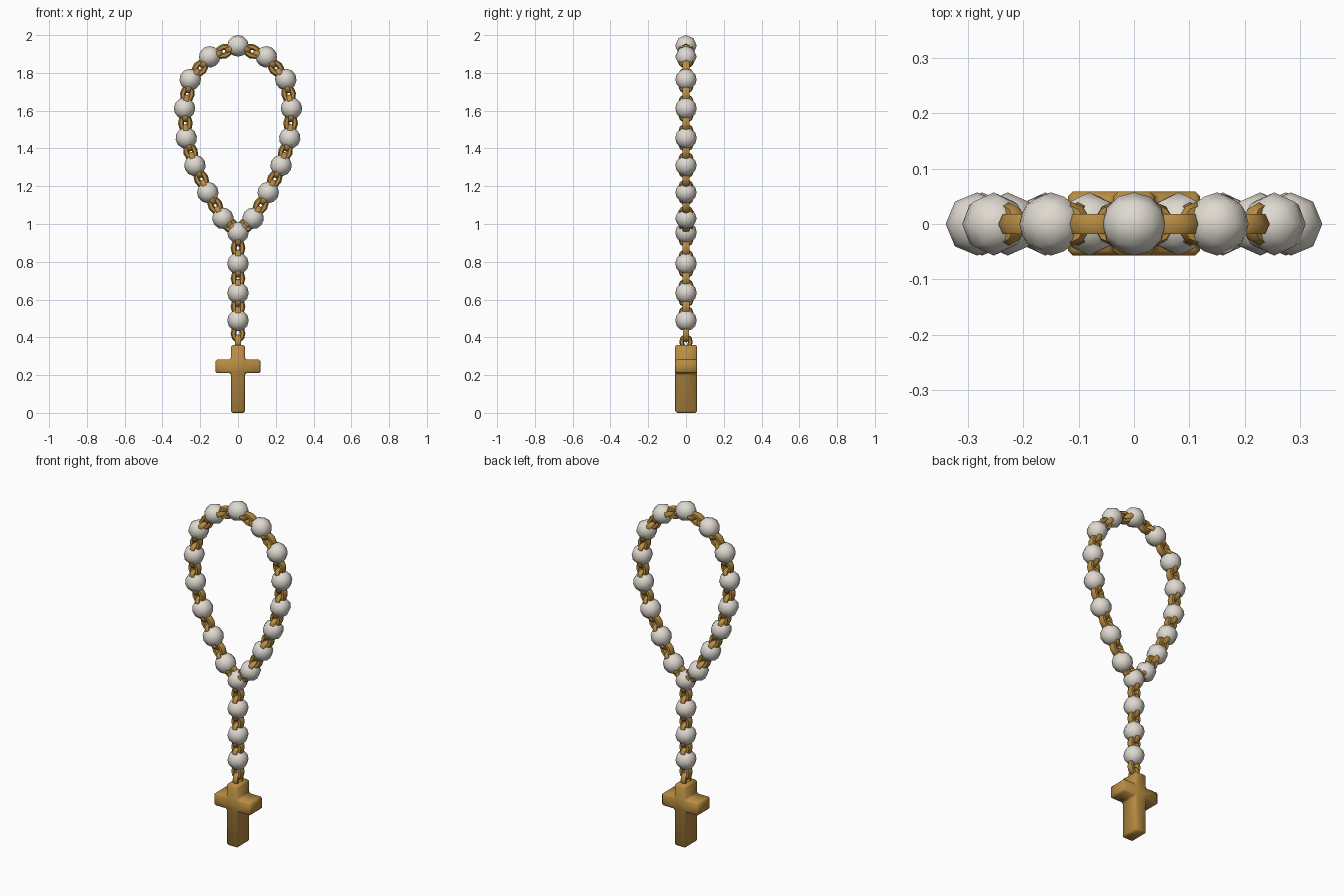
import bpy, bmesh, math
from mathutils import Vector, Matrix

cube = bpy.data.objects.get("Cube")
if cube:
    bpy.data.objects.remove(cube, do_unlink=True)


def material(name, color):
    m = bpy.data.materials.new(name)
    m.use_nodes = True
    m.diffuse_color = color
    m.node_tree.nodes["Principled BSDF"].inputs["Base Color"].default_value = color
    return m


PEARL = material("pearl white", (0.74, 0.7, 0.63, 1))
GOLD = material("antique gold", (0.48, 0.265, 0.055, 1))


def finish(name, bm, mat, angle):
    bmesh.ops.recalc_face_normals(bm, faces=bm.faces)
    mesh = bpy.data.meshes.new(name)
    bm.to_mesh(mesh)
    bm.free()
    mesh.materials.append(mat)
    ob = bpy.data.objects.new(name, mesh)
    bpy.context.collection.objects.link(ob)
    bpy.ops.object.select_all(action='DESELECT')
    ob.select_set(True)
    bpy.context.view_layer.objects.active = ob
    bpy.ops.object.shade_smooth_by_angle(angle=math.radians(angle))


def frame(center, along):
    """Local z follows the string, local y stays on the depth axis."""
    z = along.normalized()
    y = Vector((0, 1, 0))
    x = y.cross(z)
    return Matrix.Translation(center) @ Matrix((x, y, z)).transposed().to_4x4()


def bead(name, center, along):
    bm = bmesh.new()
    bmesh.ops.create_uvsphere(bm, u_segments=8, v_segments=6, radius=0.057,
                              matrix=frame(center, along))
    finish(name, bm, PEARL, 60)


def link(name, center, along, half_width, half_length, wire, turn=0):
    """Oval ring with a six-sided wire."""
    bm = bmesh.new()
    mat = frame(center, along) @ Matrix.Rotation(turn, 4, 'Z')
    rings = []
    for i in range(10):
        a = math.tau * i / 10
        out = Vector((math.cos(a), 0, math.sin(a)))
        mid = Vector((out.x * half_width, 0, out.z * half_length))
        ring = []
        for j in range(6):
            b = math.tau * j / 6
            p = mid + out * wire * math.cos(b) + Vector((0, wire * 1.3 * math.sin(b), 0))
            ring.append(bm.verts.new(mat @ p))
        rings.append(ring)
    for i in range(10):
        r, s = rings[i], rings[(i + 1) % 10]
        for j in range(6):
            k = (j + 1) % 6
            bm.faces.new((r[j], r[k], s[k], s[j]))
    finish(name, bm, GOLD, 60)


def chain(name, a, b):
    """Middle ring facing front, caught by a wider turned ring at each bead."""
    along = (b - a).normalized()
    link(name + "_middle", (a + b) / 2, along, 0.023, 0.034, 0.016)
    link(name + "_start", a + along * 0.042, along, 0.027, 0.022, 0.012, math.pi / 2)
    link(name + "_end", b - along * 0.042, along, 0.027, 0.022, 0.012, math.pi / 2)


# Loop of beads: one half from the top down, then mirrored
half = [(0.15, 1.885), (0.253, 1.765), (0.283, 1.612), (0.274, 1.455),
        (0.228, 1.31), (0.16, 1.167), (0.08, 1.03)]
right = [Vector((x, 0, z)) for x, z in half]
left = [Vector((-x, 0, z)) for x, z in reversed(half)]
top, junction = Vector((0, 0, 1.943)), Vector((0, 0, 0.955))
UP = Vector((0, 0, 1))
loop = [top] + right + [junction] + left
for i, p in enumerate(loop):
    before, after = loop[i - 1], loop[(i + 1) % len(loop)]
    bead(f"loop_bead_{i + 1}", p, UP if p == junction else after - before)
    chain(f"loop_link_{i + 1}", p, after)

# Straight drop of beads
drop = [junction] + [Vector((0, 0, z)) for z in (0.79, 0.635, 0.49)]
for i in range(1, len(drop)):
    bead(f"drop_bead_{i}", drop[i], UP)
    chain(f"drop_link_{i}", drop[i - 1], drop[i])

# Links holding the cross
link("cross_upper_link", Vector((0, 0, 0.42)), UP, 0.024, 0.034, 0.015)
link("cross_hanger", Vector((0, 0, 0.375)), UP, 0.023, 0.03, 0.013, math.pi / 2)

# Cross: extruded outline with softly shaded bevelled edges
quarter = [(0.037, 0.0), (0.037, 0.21), (0.119, 0.21),
           (0.119, 0.283), (0.037, 0.283), (0.037, 0.36)]
outline = quarter + [(-x, z) for x, z in reversed(quarter)]
bm = bmesh.new()
face = bm.faces.new([bm.verts.new((x, -0.057, z)) for x, z in outline])
ext = bmesh.ops.extrude_face_region(bm, geom=[face])
verts = [g for g in ext["geom"] if isinstance(g, bmesh.types.BMVert)]
bmesh.ops.translate(bm, verts=verts, vec=(0, 0.116, 0))
bmesh.ops.bevel(bm, geom=bm.edges[:], offset=0.009, segments=1, profile=0.5,
                affect='EDGES')
finish("cross", bm, GOLD, 60)
